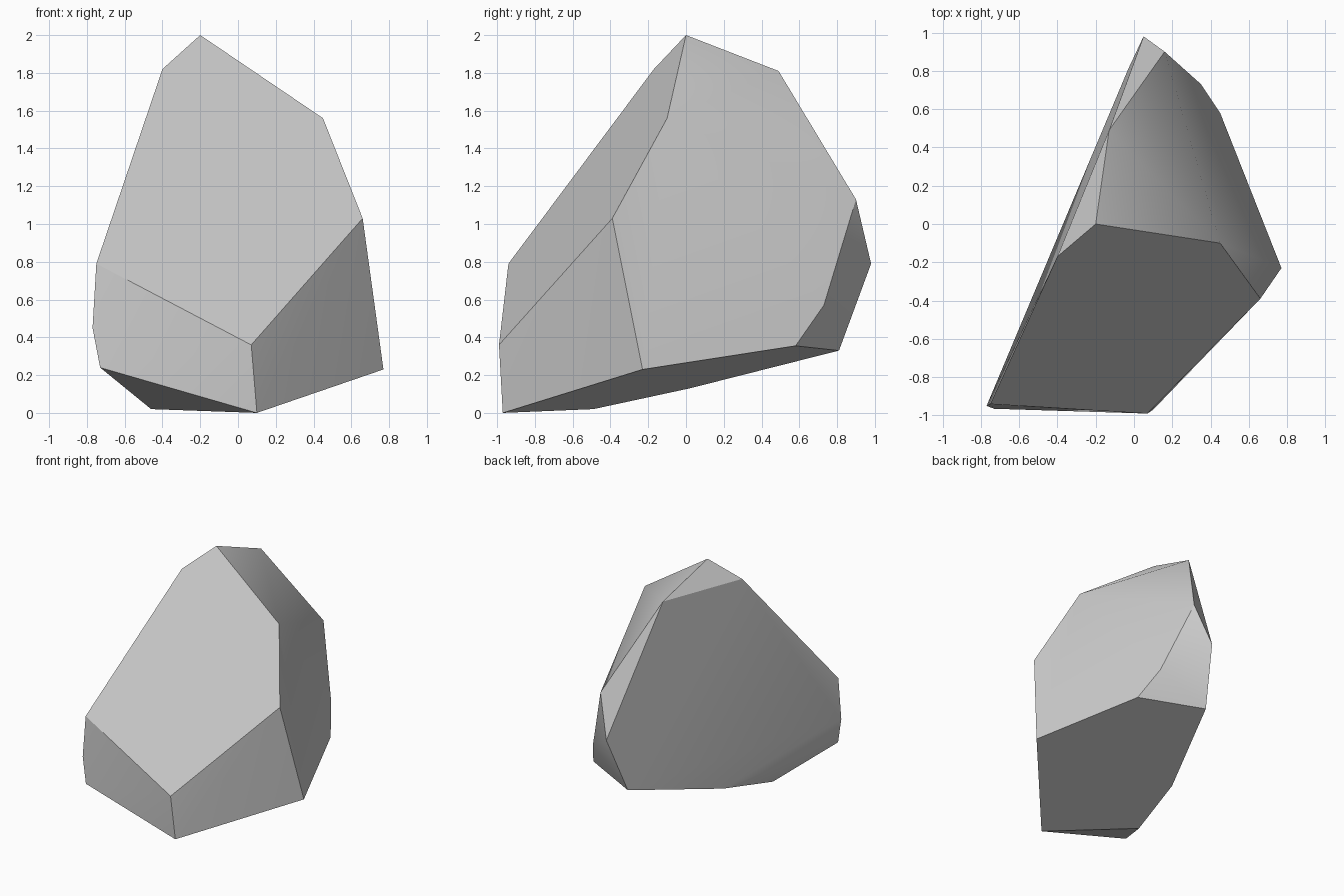
import bpy
import bmesh
import math

default_cube = bpy.data.objects.get("Cube")
if default_cube:
    bpy.data.objects.remove(default_cube, do_unlink=True)


def flat_material(name, colour):
    """One plain colour for viewport and render."""
    material = bpy.data.materials.new(name)
    material.use_nodes = True
    material.diffuse_color = colour
    shader = material.node_tree.nodes["Principled BSDF"]
    shader.inputs["Base Color"].default_value = colour
    shader.inputs["Roughness"].default_value = 0.9
    return material


# Crown: the peak and the corners around it
crown = [(-.2, 0, 2), (-.4, -.17, 1.82), (.45, -.1, 1.56), (-.13, .49, 1.81)]

# Front: the big sloping slab and the chipped band below it
front = [(.66, -.39, 1.03), (.07, -.99, .36), (-.75, -.94, .79),
         (-.77, -.95, .45), (-.73, -.965, .24)]

# Back: the small chipped facets at the rear corner
back = [(.16, .9, 1.13), (.05, .98, .79), (.35, .73, .57)]

# Underside: the tilted base
underside = [(.1, -.97, 0), (.77, -.23, .23), (.45, .58, .355),
             (-.03, .81, .33), (-.36, .02, .13), (-.46, -.49, .02)]

# Wrap the corners in a faceted shell
shell = bmesh.new()
for corner in crown + front + back + underside:
    shell.verts.new(corner)
bmesh.ops.convex_hull(shell, input=shell.verts[:])

# Merge nearly level triangles into broad facets
bmesh.ops.dissolve_limit(shell, angle_limit=math.radians(2),
                         verts=shell.verts[:], edges=shell.edges[:])
bmesh.ops.recalc_face_normals(shell, faces=shell.faces[:])

mesh = bpy.data.meshes.new("rock")
shell.to_mesh(mesh)
shell.free()
mesh.materials.append(flat_material("stone_grey", (.6, .6, .6, 1)))

rock = bpy.data.objects.new("rock", mesh)
bpy.context.collection.objects.link(rock)

# Soft shading inside each broad facet, crisp edges between them
bpy.ops.object.select_all(action="DESELECT")
rock.select_set(True)
bpy.context.view_layer.objects.active = rock
bpy.ops.object.shade_smooth_by_angle(angle=math.radians(30))
